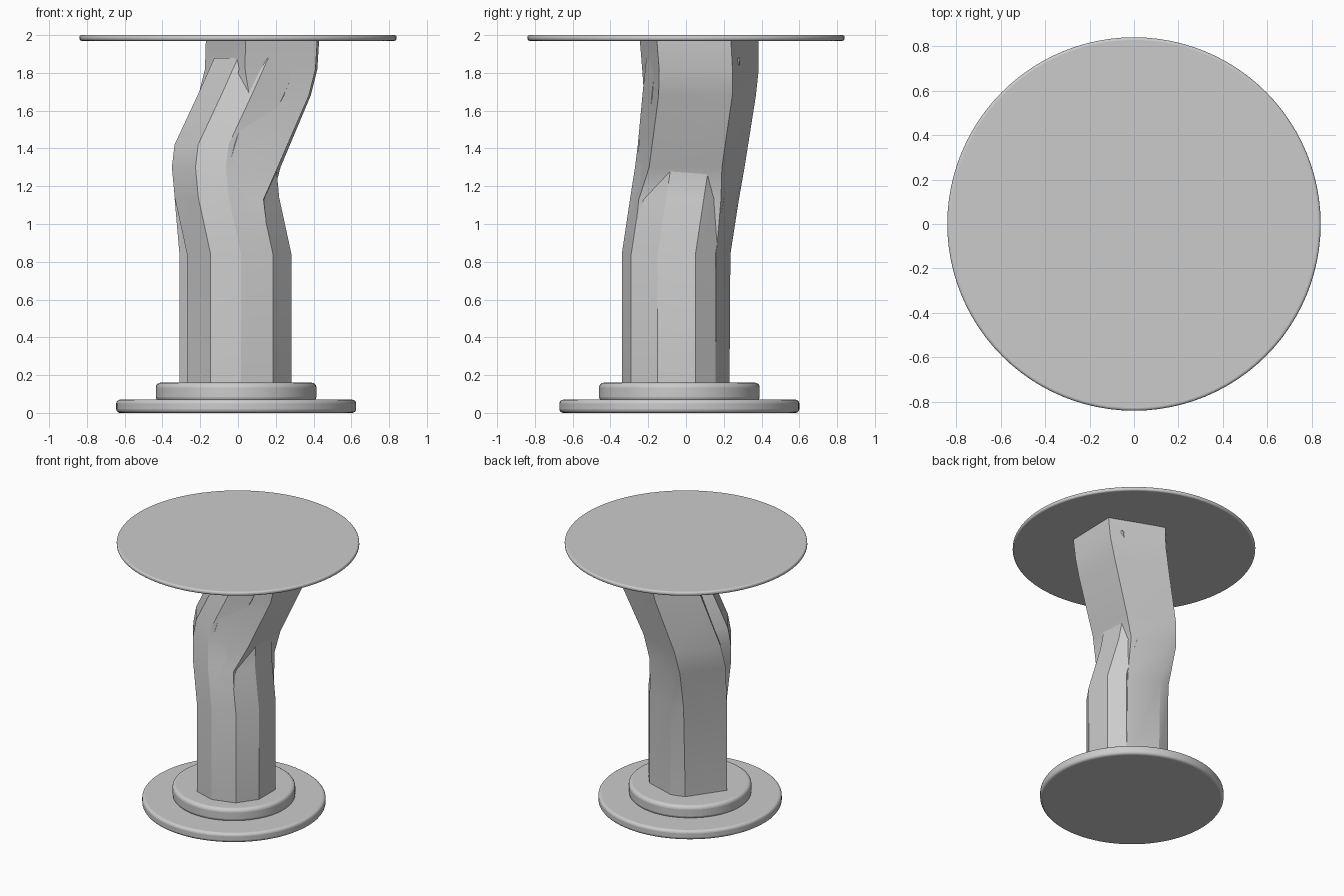
import bpy
import bmesh
import math

default_cube = bpy.data.objects.get("Cube")
if default_cube:
    bpy.data.objects.remove(default_cube, do_unlink=True)

# Single plain grey
grey = bpy.data.materials.new("plain_grey")
grey.use_nodes = True
colour = (0.6, 0.6, 0.6, 1)
grey.diffuse_color = colour
grey.node_tree.nodes["Principled BSDF"].inputs["Base Color"].default_value = colour


def finish(obj, angle):
    """Assign the colour and smooth everything except sharp edges."""
    obj.data.materials.append(grey)
    bpy.ops.object.select_all(action="DESELECT")
    obj.select_set(True)
    bpy.context.view_layer.objects.active = obj
    bpy.ops.object.shade_smooth_by_angle(angle=math.radians(angle))


def disc(name, radius, bottom, top, centre, rounding):
    """Round slab with softened rims."""
    bpy.ops.mesh.primitive_cylinder_add(
        vertices=96, radius=radius, depth=top - bottom,
        location=(centre[0], centre[1], (bottom + top) / 2))
    obj = bpy.context.object
    obj.name = name
    bevel = obj.modifiers.new("rounded_rim", "BEVEL")
    bevel.width = rounding
    bevel.segments = 4
    bevel.limit_method = "ANGLE"
    bevel.angle_limit = math.radians(60)
    finish(obj, 40)
    return obj


def loft(name, rings):
    """Join equal-sized rings of points into a closed solid."""
    mesh = bpy.data.meshes.new(name)
    obj = bpy.data.objects.new(name, mesh)
    bpy.context.collection.objects.link(obj)
    bm = bmesh.new()
    loops = [[bm.verts.new(point) for point in ring] for ring in rings]
    for lower, upper in zip(loops, loops[1:]):
        count = len(lower)
        for i in range(count):
            j = (i + 1) % count
            bm.faces.new((lower[i], lower[j], upper[j], upper[i]))
    bm.faces.new(loops[0])
    bm.faces.new(loops[-1])
    bmesh.ops.recalc_face_normals(bm, faces=bm.faces)
    bm.to_mesh(mesh)
    bm.free()
    finish(obj, 25)
    return obj


# Foot and table top
foot_centre = (-0.01, -0.035)
disc("foot_plate", 0.635, 0, 0.07, foot_centre, 0.02)
disc("foot_step", 0.425, 0.06, 0.16, foot_centre, 0.025)
disc("table_top", 0.84, 1.97, 2, (0, 0), 0.012)

# Front stem: one cross-section shifted along a bending path
section = [(0.016, -0.34), (0.185, -0.29), (0.283, -0.15), (0.283, 0.05),
           (0.2, 0.156), (-0.1, 0.12), (-0.27, -0.11), (-0.145, -0.29)]
path = [(0, 0, 0.1), (0, 0, 0.84), (-0.065, 0.045, 1.14), (-0.08, 0.07, 1.3),
        (-0.066, 0.085, 1.42), (0.06, 0.11, 1.69), (0.145, 0.13, 1.88)]
right_limit = 0.36
loft("front_stem", [[(min(x + dx, right_limit), y + dy, z) for x, y in section]
                    for dx, dy, z in path])

# Back stem: corners drift apart as it rises and leans over
foot_ring = [(0.17, -0.28), (0.2, 0.156), (-0.03, 0.23),
             (-0.135, 0.2), (-0.31, -0.05), (0.016, -0.33)]
crown_ring = [(0.42, -0.155), (0.43, 0.237), (0.14, 0.35),
              (0.04, 0.385), (-0.17, 0.15), (0.04, -0.245)]
stem_rings = {
    0.1: foot_ring,
    0.84: [(0.17, -0.28), (0.19, 0.16), (-0.04, 0.235),
           (-0.13, 0.215), (-0.31, -0.05), (0.016, -0.33)],
    1.13: [(0.135, -0.25), (0.18, 0.185), (-0.08, 0.27),
           (-0.145, 0.28), (-0.335, 0.0), (-0.045, -0.29)],
    1.3: [(0.21, -0.195), (0.225, 0.19), (-0.05, 0.285),
          (-0.12, 0.31), (-0.33, 0.05), (-0.05, -0.262)],
    1.68: [(0.375, -0.145), (0.385, 0.245), (0.09, 0.34),
           (0.0, 0.37), (-0.21, 0.12), (0.06, -0.222)],
    1.82: [(0.41, -0.142), (0.42, 0.246), (0.13, 0.35),
           (0.035, 0.385), (-0.175, 0.15), (0.037, -0.232)],
    1.98: crown_ring,
}
loft("back_stem", [[(x, y, z) for x, y in ring]
                   for z, ring in stem_rings.items()])
